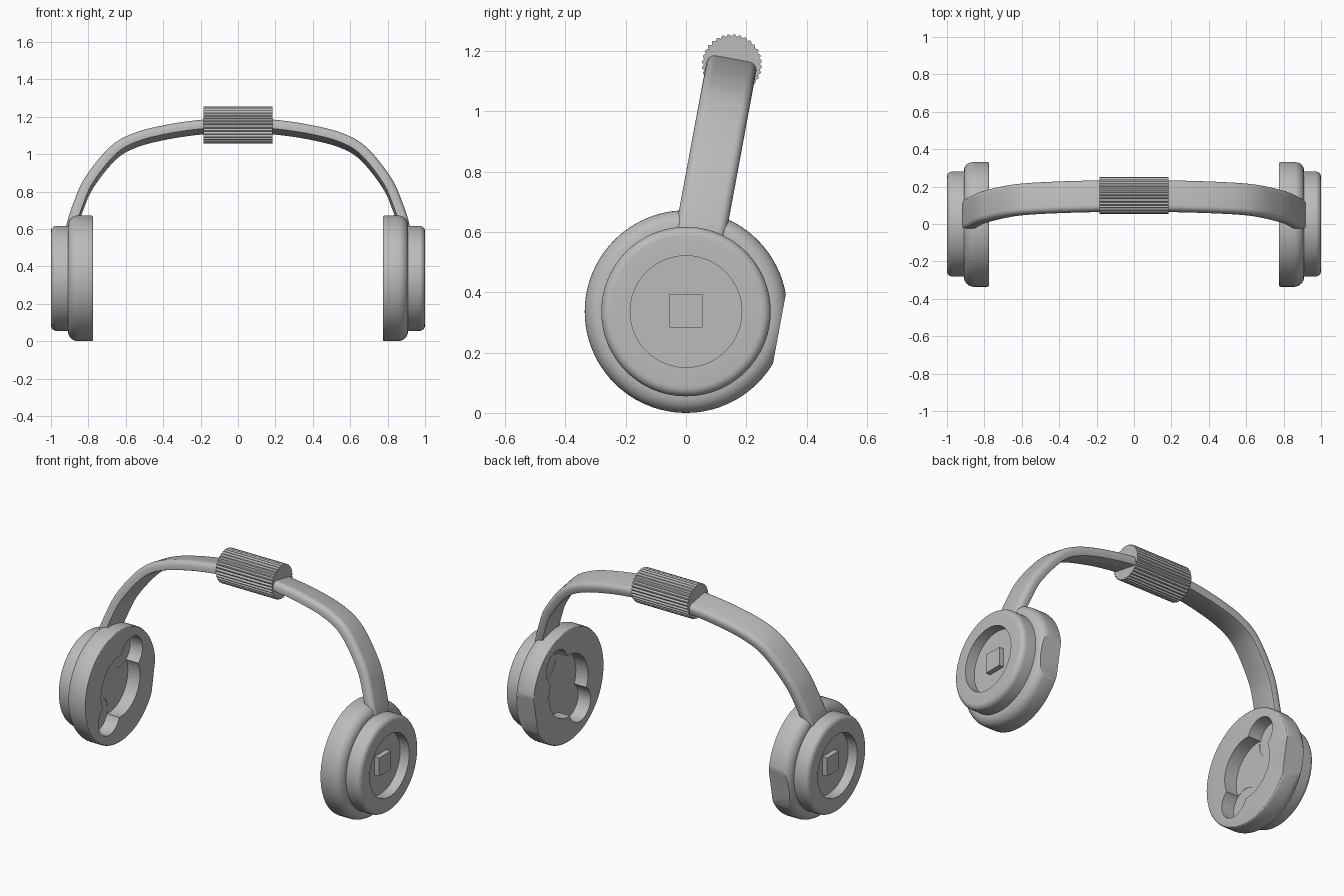
import bpy, bmesh
from math import sin, cos, pi, radians, hypot
from mathutils import Matrix, Vector

if "Cube" in bpy.data.objects:
    bpy.data.objects.remove(bpy.data.objects["Cube"])

CUP_Z = 0.336          # height of the ear cup axis, also the cup radius
TILT = radians(10.5)   # backward lean of the headband

grey = bpy.data.materials.new("matte_grey")
grey.use_nodes = True
GREY = (0.5, 0.5, 0.5, 1)
grey.diffuse_color = GREY
grey.node_tree.nodes["Principled BSDF"].inputs["Base Color"].default_value = GREY


def finish(name, bm):
    """Turn a bmesh into a grey object."""
    bmesh.ops.recalc_face_normals(bm, faces=bm.faces)
    mesh = bpy.data.meshes.new(name)
    bm.to_mesh(mesh)
    bm.free()
    mesh.materials.append(grey)
    obj = bpy.data.objects.new(name, mesh)
    bpy.context.collection.objects.link(obj)
    return obj


def loft(name, rings):
    """Skin a row of closed rings and cap both ends."""
    bm = bmesh.new()
    loops = [[bm.verts.new(p) for p in ring] for ring in rings]
    n = len(loops[0])
    for a, b in zip(loops, loops[1:]):
        for i in range(n):
            j = (i + 1) % n
            bm.faces.new((a[i], a[j], b[j], b[i]))
    bm.faces.new(loops[0])
    bm.faces.new(loops[-1])
    return finish(name, bm)


def box(name, size, matrix):
    bm = bmesh.new()
    bmesh.ops.create_cube(bm, size=1, matrix=matrix @ Matrix.Diagonal((*size, 1)))
    return finish(name, bm)


def arc(cx, cy, r, start, end, steps=8):
    """Points on a circular arc, angles in degrees."""
    angles = [radians(start + (end - start) * i / steps) for i in range(steps + 1)]
    return [(cx + r * cos(a), cy + r * sin(a)) for a in angles]


def apply_modifiers(obj):
    graph = bpy.context.evaluated_depsgraph_get()
    obj.data = bpy.data.meshes.new_from_object(obj.evaluated_get(graph))
    obj.modifiers.clear()


def smooth(obj):
    bpy.ops.object.select_all(action='DESELECT')
    obj.select_set(True)
    bpy.context.view_layer.objects.active = obj
    bpy.ops.object.shade_smooth_by_angle(angle=radians(30))


# Ear cup: turned profile (x, radius) from the inner recess to the outer recess
profile = [(0.855, 0.183), (0.775, 0.183)]
profile += arc(0.785, 0.326, 0.01, 180, 90, 3)
profile += arc(0.855, 0.281, 0.055, 90, 0)
profile += arc(0.97, 0.251, 0.03, 90, 0, 6)
profile += [(1.0, 0.185), (0.94, 0.185)]
SEG = 96
turn = [2 * pi * i / SEG for i in range(SEG)]
cups = loft("ear_cups", [[(x, r * cos(a), CUP_Z + r * sin(a)) for a in turn]
                         for x, r in profile])

# Cutters: two round lobes in the inner recess and a flat on the back of the rim
cutters = []
for s in (1, -1):
    y, z = 0.107 * s, CUP_Z + 0.152 * s
    cutters.append(loft("lobe_cutter", [[(x, y + 0.1 * cos(a), z + 0.1 * sin(a))
                                         for a in turn[::2]] for x in (0.7, 0.857)]))
lean = Matrix.Translation((0, 0, CUP_Z)) @ Matrix.Rotation(-TILT, 4, 'X')
cutters.append(box("flat_cutter", (1, 0.2, 0.6),
                   lean @ Matrix.Translation((0.8, 0.415, 0))))
for cutter in cutters:
    cutter.hide_render = True
    mod = cups.modifiers.new("cut", 'BOOLEAN')
    mod.operation = 'DIFFERENCE'
    mod.solver = 'EXACT'
    mod.object = cutter
cups.modifiers.new("mirror", 'MIRROR').use_mirror_merge = False
apply_modifiers(cups)
for cutter in cutters:
    bpy.data.objects.remove(cutter)
smooth(cups)

# Square posts in the outer recesses
posts = box("outer_posts", (0.04, 0.11, 0.11),
            Matrix.Translation((0.95, 0, CUP_Z + 0.003)))
posts.modifiers.new("mirror", 'MIRROR').use_mirror_merge = False
apply_modifiers(posts)

# Headband: outer edge (x, height along the lean), mirrored and smoothed
half = [(0.921, 0.22), (0.915, 0.29), (0.88, 0.40), (0.82, 0.535), (0.69, 0.70),
        (0.56, 0.778), (0.38, 0.825), (0.19, 0.852)]
keys = [Vector(p) for p in half + [(0, 0.862)] + [(-x, u) for x, u in reversed(half)]]
keys = [2 * keys[0] - keys[1]] + keys + [2 * keys[-1] - keys[-2]]
path = []
for p0, p1, p2, p3 in zip(keys, keys[1:], keys[2:], keys[3:]):
    for k in range(6):
        t = k / 6
        path.append(0.5 * (2 * p1 + (p2 - p0) * t + (2 * p0 - 5 * p1 + 4 * p2 - p3) * t ** 2
                           + (3 * p1 - p0 - 3 * p2 + p3) * t ** 3))
path.append(keys[-2])

# Cross-section (across, depth): soft outer corners, crisp inner corners
W, T, R = 0.084, 0.055, 0.028
section = arc(W - R, -R, R, 0, 90, 6) + arc(R - W, -R, R, 90, 180, 6)
section += arc(0.006 - W, 0.006 - T, 0.006, 180, 270, 2)
section += arc(W - 0.006, 0.006 - T, 0.006, 270, 360, 2)
rings = []
for i, p in enumerate(path):
    d = path[min(i + 1, len(path) - 1)] - path[max(i - 1, 0)]
    out = Vector((d.y, -d.x)) / hypot(d.x, d.y)
    if out.dot(p) < 0:
        out = -out
    rings.append([lean @ Vector((p.x + out.x * h, v, p.y + out.y * h)) for v, h in section])
smooth(loft("headband", rings))

# Ribbed grip sleeve at the crown
RIBS, STEPS = 32, 6
ring = []
for i in range(RIBS * STEPS):
    a = 2 * pi * i / (RIBS * STEPS)
    r = 0.092 + 0.008 * abs(sin(a * RIBS / 2))
    ring.append((r * cos(a), 0.834 + r * sin(a)))
smooth(loft("ribbed_grip", [[lean @ Vector((x, v, u)) for v, u in ring]
                            for x in (-0.185, 0.185)]))
